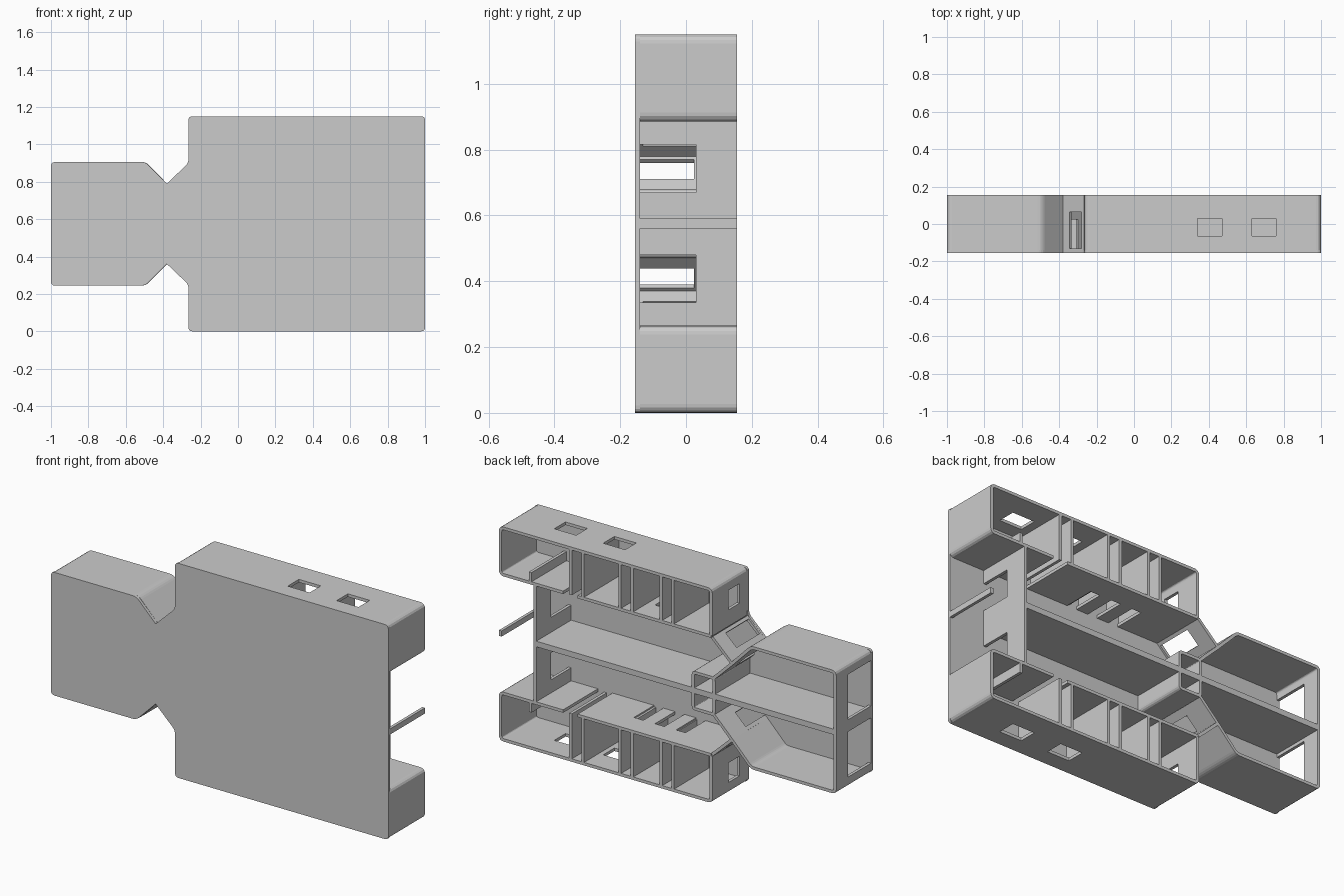
import bpy, bmesh
from mathutils import Vector

if "Cube" in bpy.data.objects:
    bpy.data.objects.remove(bpy.data.objects["Cube"], do_unlink=True)

H = 1.15                      # overall height, plan is mirrored about its middle
FLOOR, BACK = -0.14, 0.155    # wall depth range
FRONT = -0.155
T = 0.016                     # wall thickness
MID = H / 2

grey = bpy.data.materials.new("plain_grey")
grey.use_nodes = True
grey.diffuse_color = (0.6, 0.6, 0.6, 1)
grey.node_tree.nodes["Principled BSDF"].inputs["Base Color"].default_value = (0.6, 0.6, 0.6, 1)


def finish(name, bm):
    mesh = bpy.data.meshes.new(name)
    bm.to_mesh(mesh)
    bm.free()
    mesh.materials.append(grey)
    obj = bpy.data.objects.new(name, mesh)
    bpy.context.collection.objects.link(obj)
    return obj


def rounded(points, r):
    """Round the inner corners of an open path."""
    pts = [Vector(p) for p in points]
    out = [pts[0]]
    for a, b, c in zip(pts, pts[1:], pts[2:]):
        p = b + (a - b).normalized() * r
        q = b + (c - b).normalized() * r
        for i in range(5):
            t = i / 4
            out.append(p * (1 - t) ** 2 + b * 2 * t * (1 - t) + q * t * t)
    return out + [pts[-1]]


def split(path, holes):
    """Add path points wherever a hole starts or ends."""
    out = [Vector(path[0])]
    for a, b in zip(path, path[1:]):
        a, b = Vector(a), Vector(b)
        cuts = {1.0}
        for x0, x1, z0, z1, _, _ in holes:
            for axis, v in ((0, x0), (0, x1), (1, z0), (1, z1)):
                d = b[axis] - a[axis]
                if abs(d) > 1e-4 and 0.001 < (v - a[axis]) / d < 0.999:
                    cuts.add((v - a[axis]) / d)
        out += [a.lerp(b, t) for t in sorted(cuts)]
    return out


def wall(name, path, holes=(), thick=T):
    """Upright sheet along an x-z path, with box-shaped openings left out."""
    path = split(path, holes)
    ys = sorted({FLOOR, BACK} | {y for h in holes for y in h[4:]})
    bm = bmesh.new()
    rows = [[bm.verts.new((p.x, y, p.y)) for y in ys] for p in path]
    for i in range(len(path) - 1):
        m = (path[i] + path[i + 1]) / 2
        for j in range(len(ys) - 1):
            y = (ys[j] + ys[j + 1]) / 2
            if any(h[0] < m.x < h[1] and h[2] < m.y < h[3] and h[4] < y < h[5] for h in holes):
                continue
            bm.faces.new((rows[i][j], rows[i][j + 1], rows[i + 1][j + 1], rows[i + 1][j]))
    bmesh.ops.delete(bm, geom=[v for v in bm.verts if not v.link_faces], context='VERTS')
    obj = finish(name, bm)
    mod = obj.modifiers.new("thickness", 'SOLIDIFY')
    mod.thickness, mod.offset, mod.use_even_offset = thick, 0, True


def both(name, path, holes=()):
    """The same wall in the upper half and mirrored into the lower half."""
    wall("upper_" + name, path, holes)
    wall("lower_" + name, [(p[0], H - p[1]) for p in path],
         [(a, b, H - d, H - c, e, f) for a, b, c, d, e, f in holes])


# Floor slab
half = rounded([(1, MID), (1, H), (-0.265, H), (-0.265, 0.9), (-0.38, 0.79),
                (-0.495, 0.905), (-1, 0.905), (-1, MID)], 0.022)
# keep the notch corners crisp
half = [p for p in half if not (-0.42 < p.x < -0.34 and p.y < 0.85)]
tip = next(i for i, p in enumerate(half) if p.x < -0.4)
half.insert(tip, Vector((-0.38, 0.79)))
outline = half[:-1] + [Vector((p.x, H - p.y)) for p in reversed(half[1:])]
bm = bmesh.new()
face = bm.faces.new([bm.verts.new((p.x, FRONT, p.y)) for p in outline])
new = bmesh.ops.extrude_face_region(bm, geom=[face])["geom"]
bmesh.ops.translate(bm, vec=(0, FLOOR - FRONT, 0), verts=[v for v in new if isinstance(v, bmesh.types.BMVert)])
bmesh.ops.recalc_face_normals(bm, faces=bm.faces)
finish("floor_slab", bm)

# Outer walls of the wide wings, with windows
e = T / 2
edge, end, low = H - e, 1 - e, 0.893
wing = rounded([(0.62, low), (end, low), (end, edge), (-0.265 + e, edge), (-0.265 + e, 0.897)], 0.02)
both("wing_wall", wing, [(0.34, 0.47, 1.1, 1.2, -0.065, 0.03),
                         (0.63, 0.76, 1.1, 1.2, -0.065, 0.03),
                         (-0.3, -0.2, 0.985, 1.09, -0.075, 0.02)])

# Corridor walls with three doors each
both("corridor_wall", [(0.534, low), (-0.265 + e, low)],
     [(x - 0.028, x + 0.028, 0.85, 0.93, FLOOR, 0.03) for x in (0.26, 0.135, 0.01)])

# Slanted walls with a window
both("slanted_wall", [(-0.262, 0.89), (-0.38, 0.779)],
     [(-0.34, -0.275, 0.7, 1, -0.13, 0.065)])

# Walls of the narrow wing, with a large end opening
nook = rounded([(-0.38, 0.779), (-0.495, 0.905 - e), (-1 + e, 0.905 - e), (-1 + e, MID)], 0.02)
both("narrow_wing_wall", nook, [(-1.1, -0.9, 0.607, 0.85, FLOOR, 0.056)])

# Diagonal passage walls and small lobby
both("passage_wall", [(-0.38, 0.779), (-0.274, 0.675)],
     [(-0.4, -0.2, 0.705, 0.765, FLOOR, 0.025)])
both("lobby_wall", rounded([(-0.274, MID), (-0.274, 0.672), (-0.15, 0.672), (-0.15, MID)], 0.015))

# Room partitions
for n, x in enumerate((0.576, 0.504, 0.284, 0.212, 0.04, -0.03)):
    both(f"partition_{n + 1}", [(x, low), (x, edge)])
both("short_partition", [(0.815, low), (0.815, 0.95)])

# Spine wall, corridor end wall with two doors, and end beam
wall("spine_wall", [(0.787, MID), (-1 + e, MID)], thick=0.03)
wall("corridor_end_wall", [(0.787, H - low), (0.787, low)],
     [(0.7, 0.9, 0.67, 0.815, FLOOR, 0.03), (0.7, 0.9, 0.335, 0.48, FLOOR, 0.03)])
wall("end_beam", [(end, MID - 0.015), (end, MID + 0.015)])
